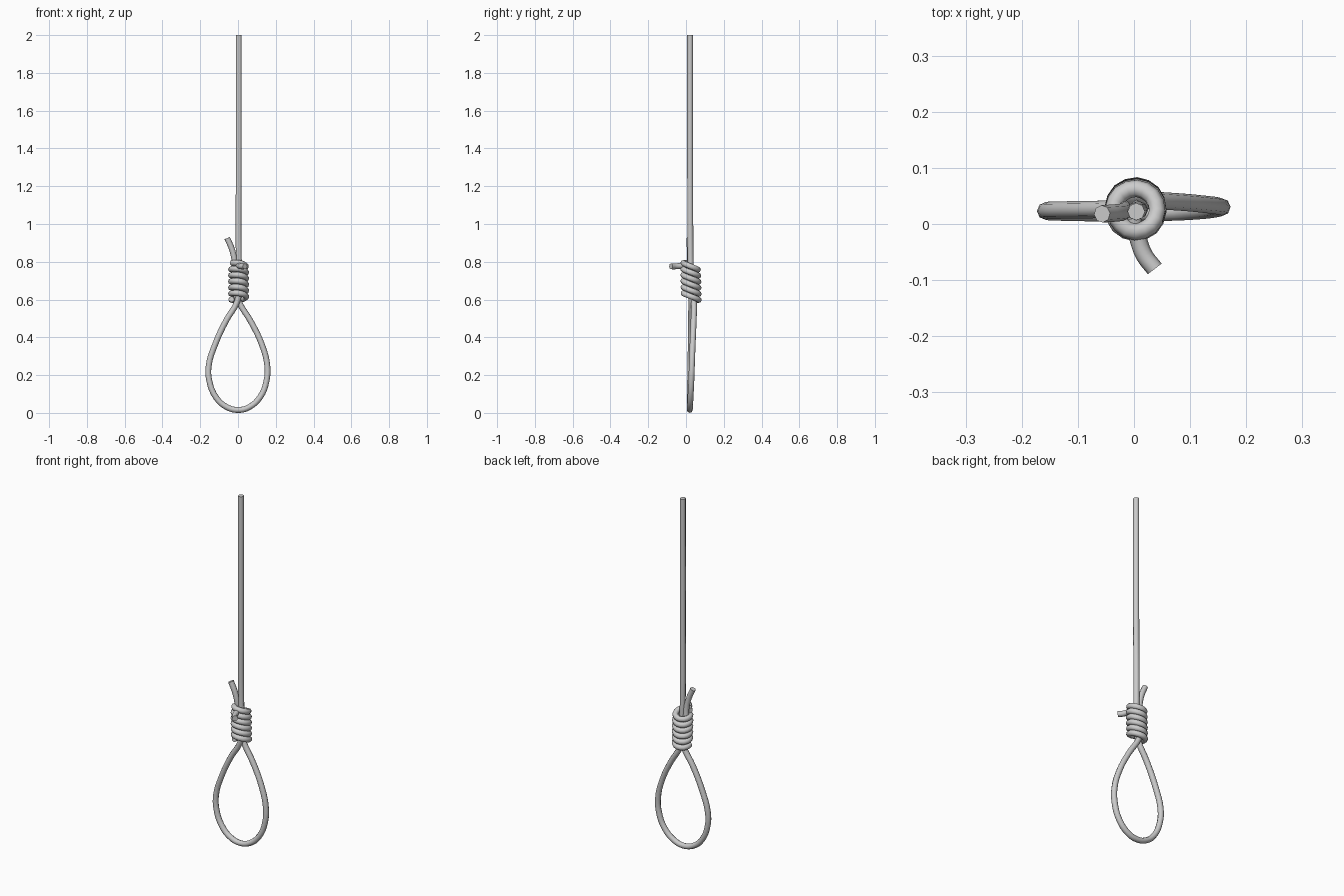
import bpy, math

if "Cube" in bpy.data.objects:
    bpy.data.objects.remove(bpy.data.objects["Cube"])

R = 0.0155  # rope radius


def rope(name, points, res=4):
    """Eight-sided tube along a smooth path, with closed ends."""
    curve = bpy.data.curves.new(name, 'CURVE')
    curve.dimensions = '3D'
    curve.bevel_depth = R
    curve.bevel_resolution = 2
    curve.use_fill_caps = True
    curve.resolution_u = res
    s = curve.splines.new('BEZIER')
    s.bezier_points.add(len(points) - 1)
    for bp, p in zip(s.bezier_points, points):
        bp.co = p
        bp.handle_left_type = bp.handle_right_type = 'AUTO'
    ob = bpy.data.objects.new(name, curve)
    bpy.context.collection.objects.link(ob)
    bpy.ops.object.select_all(action='DESELECT')
    ob.select_set(True)
    bpy.context.view_layer.objects.active = ob
    bpy.ops.object.convert(target='MESH')
    bpy.ops.object.shade_smooth_by_angle(angle=math.radians(60))
    return bpy.context.object


# Long rope, bottom loop and short upper end as one strand
rope("main_rope_and_loop", [
    (0.004, 0.022, 2.0), (0.004, 0.022, 1.3), (0.004, 0.024, 0.82),
    (0.008, 0.026, 0.66), (-0.006, 0.028, 0.585),
    (-0.062, 0.026, 0.49), (-0.122, 0.025, 0.36), (-0.155, 0.024, 0.25),
    (-0.152, 0.022, 0.17), (-0.115, 0.021, 0.08), (-0.06, 0.020, 0.031),
    (0.0, 0.020, 0.0155),
    (0.06, 0.021, 0.031), (0.118, 0.024, 0.085), (0.15, 0.028, 0.165),
    (0.155, 0.031, 0.25), (0.127, 0.035, 0.36), (0.07, 0.040, 0.48),
    (0.006, 0.042, 0.585), (-0.02, 0.034, 0.66), (-0.018, 0.022, 0.80),
    (-0.030, 0.020, 0.86), (-0.057, 0.018, 0.925)])

# Wrapped coil, rising clockwise seen from above
TURNS, STEPS = 6, 8
coil = []
for i in range(TURNS * STEPS + 1):
    t = i / (TURNS * STEPS)
    a = math.radians(200) - 2 * math.pi * TURNS * t
    r = 0.040 - 0.003 * max(0, (t - 0.8) / 0.2)
    coil.append((0.003 + r * math.cos(a), 0.028 + r * math.sin(a) - 0.004 * t,
                 0.598 + 0.192 * t - 0.010 * math.sin(a)))
rope("wrapped_coil", coil, 2)

# Short loose end poking out at the front
rope("front_end", [(-0.004, 0.012, 0.785), (0.006, -0.022, 0.779),
                   (0.018, -0.055, 0.776), (0.037, -0.080, 0.776)])
